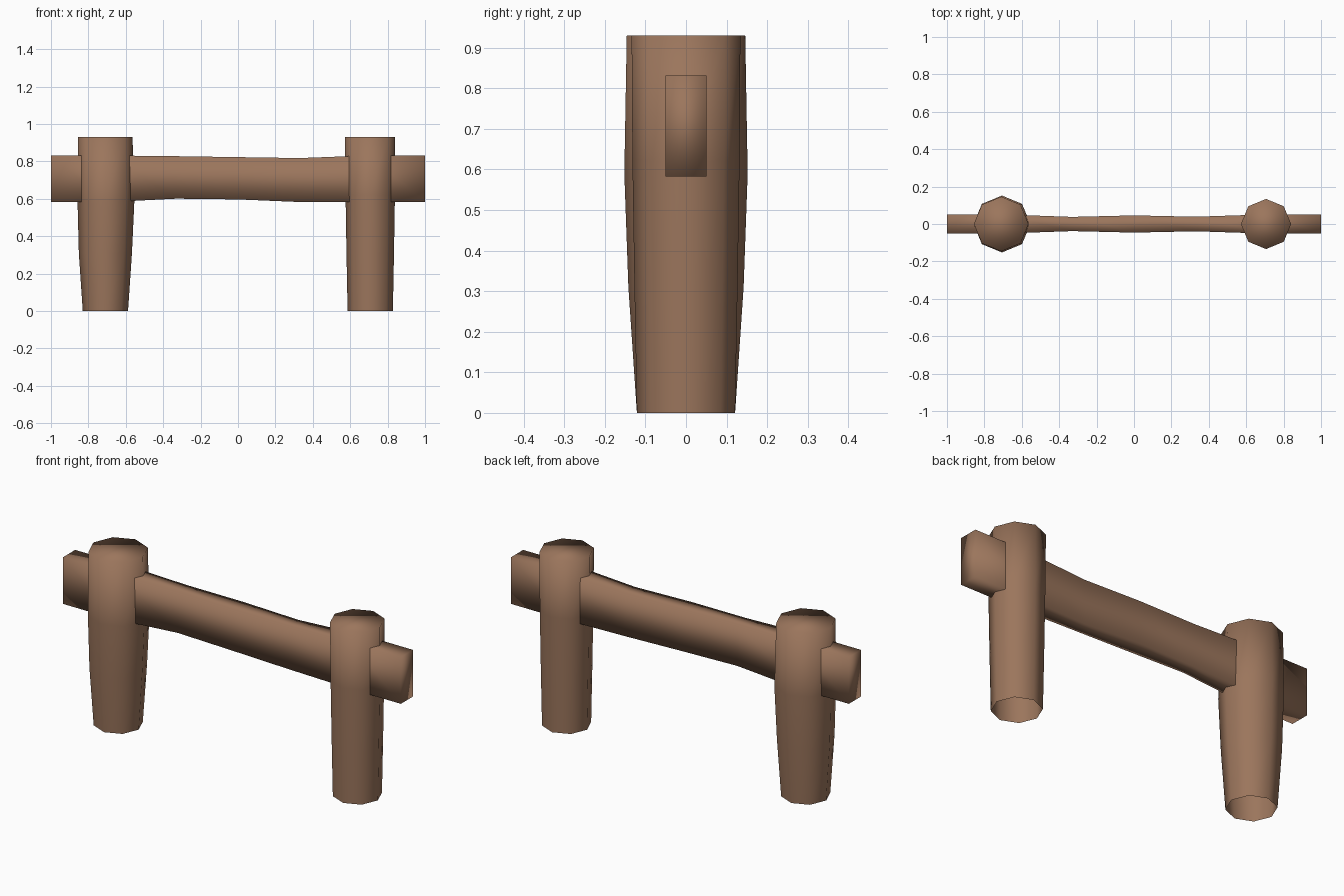
import bpy, bmesh, math

if "Cube" in bpy.data.objects:
    bpy.data.objects.remove(bpy.data.objects["Cube"])

wood = bpy.data.materials.new("brown wood")
wood.diffuse_color = (0.33, 0.18, 0.108, 1)
wood.use_nodes = True
wood.node_tree.nodes["Principled BSDF"].inputs["Base Color"].default_value = wood.diffuse_color


def loft(name, rings, caps, sharp_angle):
    """Skin a list of point rings; caps = (first, last) closed or open."""
    bm = bmesh.new()
    loops = [[bm.verts.new(p) for p in ring] for ring in rings]
    n = len(loops[0])
    for a, b in zip(loops, loops[1:]):
        for i in range(n):
            j = (i + 1) % n
            bm.faces.new((a[i], a[j], b[j], b[i]))
    if caps[0]:
        bm.faces.new(loops[0][::-1])
    if caps[1]:
        bm.faces.new(loops[-1])
    for f in bm.faces:
        f.smooth = True
    for e in bm.edges:
        e.smooth = e.calc_face_angle(0) < math.radians(sharp_angle)
    mesh = bpy.data.meshes.new(name)
    bm.to_mesh(mesh)
    bm.free()
    mesh.materials.append(wood)
    obj = bpy.data.objects.new(name, mesh)
    bpy.context.collection.objects.link(obj)
    return obj


def post(name, profile):
    """Octagonal log, open underneath; profile = (centre x, z, radius)."""
    rings = [[(x + r * math.cos(i * math.tau / 8), r * math.sin(i * math.tau / 8), z)
              for i in range(8)] for x, z, r in profile]
    loft(name, rings, (False, True), 60)


# Posts
post("left_post", [(-0.709, 0, 0.121), (-0.709, 0.31, 0.142),
                   (-0.706, 0.59, 0.152), (-0.71, 0.93, 0.146)])
post("right_post", [(0.707, 0, 0.121), (0.707, 0.31, 0.127),
                    (0.707, 0.62, 0.132), (0.706, 0.93, 0.134)])

# Hewn rail running through both posts: (x, half width, bottom z, top z)
rail = [(-1, 0.051, 0.582, 0.832), (-0.7, 0.051, 0.582, 0.832),
        (-0.33, 0.038, 0.601, 0.828), (0, 0.046, 0.597, 0.823),
        (0.33, 0.039, 0.583, 0.818), (0.7, 0.051, 0.582, 0.832),
        (1, 0.051, 0.582, 0.832)]
loft("rail", [[(x, -w, lo), (x, w, lo), (x, w, hi), (x, -w, hi)]
              for x, w, lo, hi in rail], (True, True), 30)
